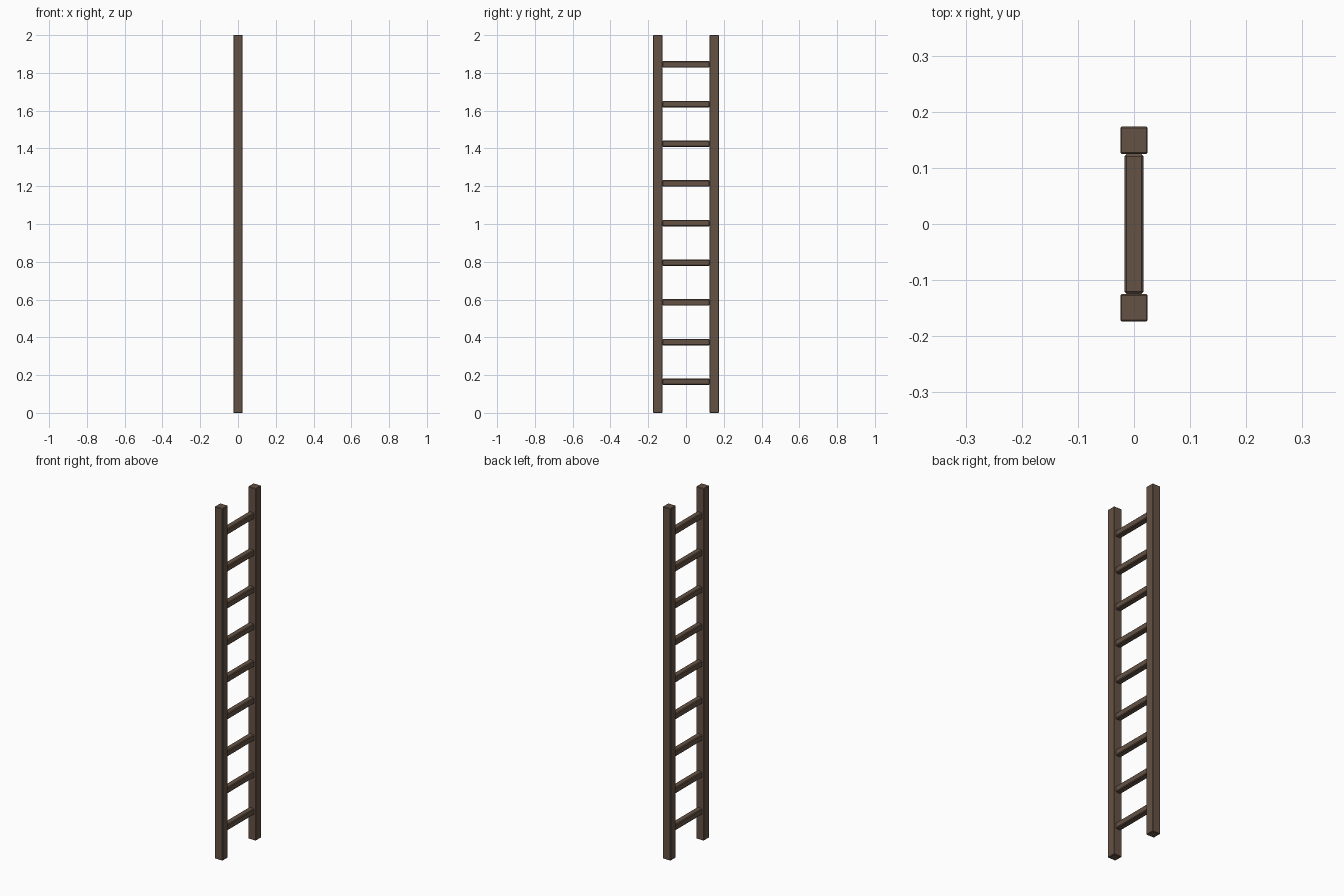
import bpy

if "Cube" in bpy.data.objects:
    bpy.data.objects.remove(bpy.data.objects["Cube"])

wood = bpy.data.materials.new("dark brown wood")
wood.diffuse_color = (0.13, 0.085, 0.06, 1)
wood.use_nodes = True
wood.node_tree.nodes["Principled BSDF"].inputs["Base Color"].default_value = wood.diffuse_color


def beam(name, size, loc, bevel):
    """Box with small flat chamfers."""
    bpy.ops.mesh.primitive_cube_add(size=1, location=loc)
    ob = bpy.context.object
    ob.name = name
    ob.scale = size
    bpy.ops.object.transform_apply(location=False, rotation=False, scale=True)
    mod = ob.modifiers.new("chamfer", 'BEVEL')
    mod.width = bevel
    mod.segments = 1
    ob.data.materials.append(wood)
    return ob


# Two upright rails
for side, label in ((-1, "front"), (1, "back")):
    beam(label + "_rail", (0.049, 0.049, 2.0), (0, side * 0.149, 1.0), 0.0025)

# Nine evenly spaced rungs fitted between the rails
for i in range(9):
    beam(f"rung_{i + 1}", (0.034, 0.249, 0.034), (0, 0, 0.165 + i * 0.21), 0.004)
